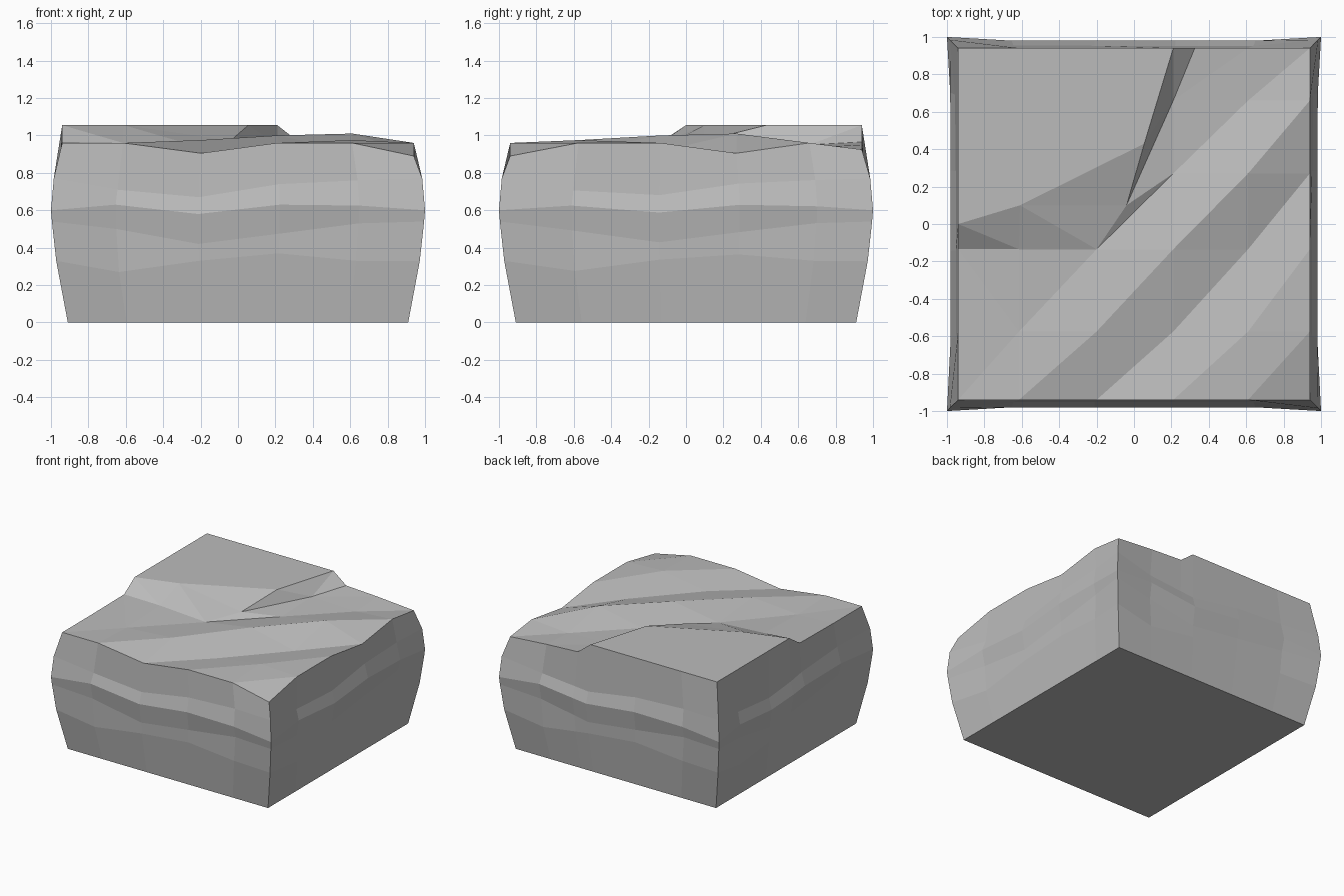
import bpy, bmesh, math
from mathutils import Vector
from mathutils.geometry import delaunay_2d_cdt

cube = bpy.data.objects.get("Cube")
if cube:
    bpy.data.objects.remove(cube, do_unlink=True)

R = 0.94            # half width of the top
PLATEAU = 1.055
XS = [-R, -0.615, -0.2, 0.21, 0.61, R]
YS = [-R, -0.575, -0.135, 0.27, 0.66, R]

# Heights of the diagonal ridges, listed along each diagonal (column minus row)
BANDS = {
    -2: [0.965] * 4,
    -1: [0.96, 0.96, 0.96, 0.95, 0.95],
    0: [0.96, 0.945, 0.935, 0.935, 0.935, 0.925],
    1: [0.96, 0.975, 1.0, 1.01, 0.96],
    2: [0.905, 0.915, 0.915, 0.905],
    3: [0.96, 0.975, 0.96],
    4: [0.96, 0.96],
    5: [0.89],
}

points, heights, index = [], [], {}


def add_point(key, x, y, z):
    index[key] = len(points)
    points.append(Vector((x, y)))
    heights.append(z)


# Grid of the top: ridges, with the plateau rim in the back corner
for i, x in enumerate(XS):
    for j, y in enumerate(YS):
        high = j >= 3 and i <= 2 or (i, j) == (3, 5)
        if not high:
            add_point((i, j), x, y, BANDS[i - j][min(i, j)])
        elif i == 0 or j == 5:
            add_point((i, j), x, y, PLATEAU)

# Cliff points along the plateau
add_point("west", -R, 0.0, PLATEAU)
add_point("rim", -0.61, 0.10, PLATEAU)
add_point("nose", 0.055, 0.43, PLATEAU)
add_point("foot", -0.04, 0.10, 0.972)
add_point("cleft", 0.325, R, 0.965)

creases = [((i, j), (i + 1, j + 1)) for i in range(5) for j in range(5)
           if i - j >= 0 or (i, j) == (3, 4)]
creases += [("west", "rim"), ("rim", "nose"), ("nose", (3, 5)), ("foot", "nose"),
            ("foot", (3, 4)), ((3, 4), (3, 5)), ((3, 4), "cleft"), ("foot", (2, 2)),
            ("foot", (3, 3)), ("west", (1, 2)), ("rim", (1, 2)), ("rim", (2, 2))]
edges = [(index[a], index[b]) for a, b in creases]
flat, _, tris, origin, _, _ = delaunay_2d_cdt(points, edges, [], 0, 1e-5)

bm = bmesh.new()
top = [bm.verts.new((p.x, p.y, heights[o[0]] if o else 0.95))
       for p, o in zip(flat, origin)]
for t in tris:
    bm.faces.new([top[k] for k in t])

# Wall rows: corner distance, middle distance, heights along one side
ROWS = [
    (0.985, 0.953, [0.77, 0.71, 0.67, 0.74, 0.76, 0.77]),
    (1.0, 0.98, [0.60, 0.63, 0.58, 0.63, 0.625, 0.60]),
    (0.995, 0.957, [0.54, 0.50, 0.42, 0.475, 0.53, 0.54]),
    (0.972, 0.953, [0.33, 0.27, 0.33, 0.37, 0.33, 0.33]),
    (0.91, 0.91, [0.0] * 6),
]


def lerp_table(u, values):
    for a, b, va, vb in zip(XS, XS[1:], values, values[1:]):
        if u <= b + 1e-6:
            return va + (vb - va) * (u - a) / (b - a)
    return values[-1]


def wall_point(co, row):
    corner, middle, zs = row
    # Turn the point onto the front side, place it, and turn it back
    turns = 0
    x, y = co.x, co.y
    while abs(y + R) > 1e-4:
        x, y = y, -x
        turns += 1
    out = lerp_table(x, [corner] + [middle] * 4 + [corner])
    z = lerp_table(x, zs)
    x, y = x * corner / R, -out
    for _ in range(turns):
        x, y = -y, x
    return (x, y, z)


# Walls: strips hung from the rim of the top
rim = [v for v in top if max(abs(v.co.x), abs(v.co.y)) > R - 1e-4]
rim.sort(key=lambda v: math.atan2(v.co.y, v.co.x))
above = rim
for row in ROWS:
    below = [bm.verts.new(wall_point(v.co, row)) for v in rim]
    for k in range(len(rim)):
        n = (k + 1) % len(rim)
        bm.faces.new((above[k], below[k], below[n], above[n]))
    above = below
bm.faces.new(above[::-1])

bmesh.ops.recalc_face_normals(bm, faces=bm.faces[:])
mesh = bpy.data.meshes.new("rock_block")
bm.to_mesh(mesh)
bm.free()

# Stone colour
stone = bpy.data.materials.new("stone_grey")
stone.use_nodes = True
color = (0.5, 0.5, 0.5, 1.0)
stone.diffuse_color = color
for node in stone.node_tree.nodes:
    if node.type == "BSDF_PRINCIPLED":
        node.inputs["Base Color"].default_value = color
        node.inputs["Roughness"].default_value = 0.9
mesh.materials.append(stone)

rock = bpy.data.objects.new("rock_block", mesh)
bpy.context.scene.collection.objects.link(rock)
